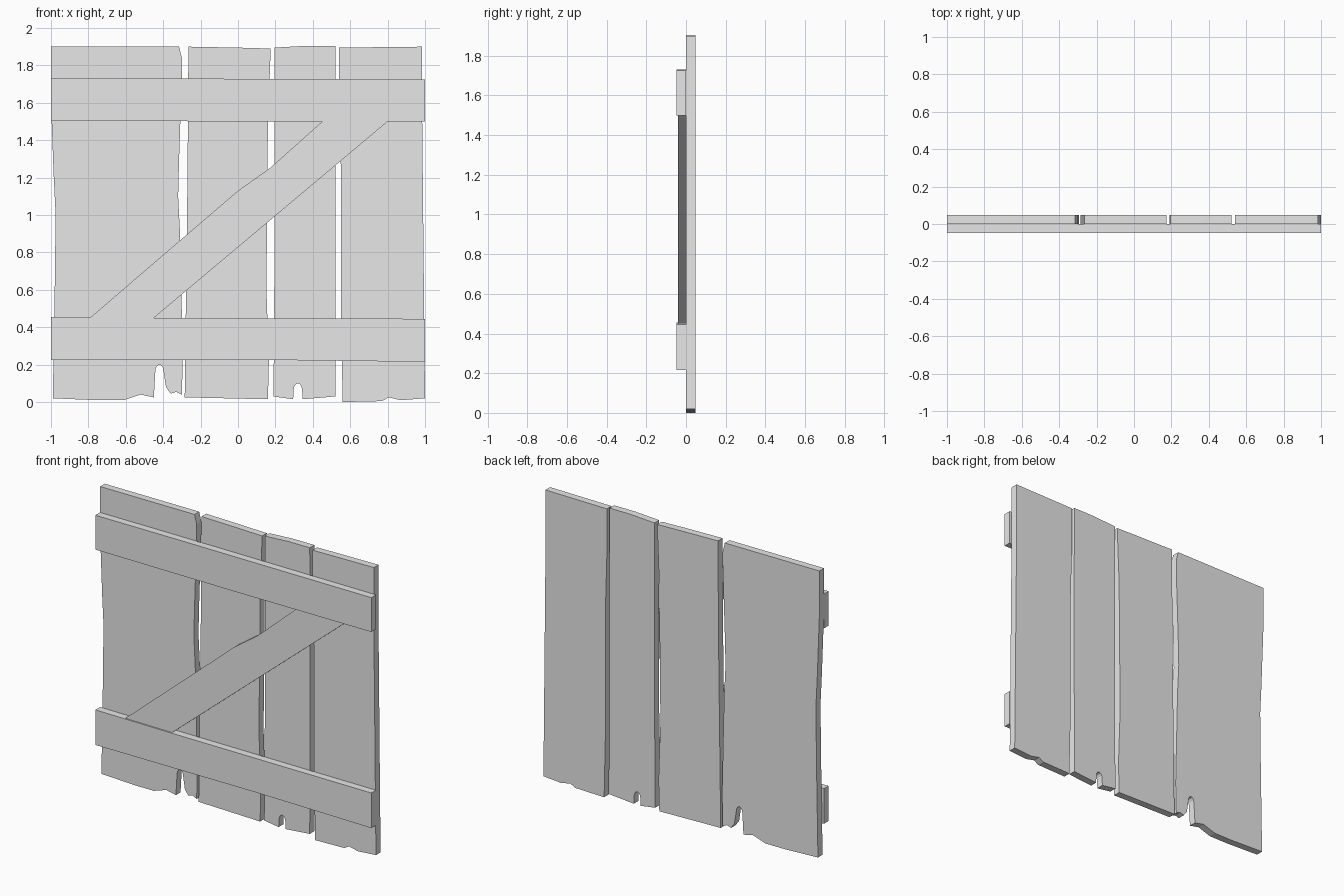
import bpy
import bmesh
import math

default_cube = bpy.data.objects.get("Cube")
if default_cube:
    bpy.data.objects.remove(default_cube, do_unlink=True)

# One plain grey for all the timber
grey = bpy.data.materials.new("plain_grey")
grey.use_nodes = True
grey.diffuse_color = (.8, .8, .8, 1)
grey.node_tree.nodes["Principled BSDF"].inputs["Base Color"].default_value = (.8, .8, .8, 1)

PLANK_BACK = .048
BATTEN_FRONT = -.048
BRACE_FRONT = -.04


def board(name, outline, front, back):
    """Extrude an (x, z) outline from the front depth to the back depth."""
    mesh = bpy.data.meshes.new(name)
    bm = bmesh.new()
    face = bm.faces.new([bm.verts.new((x, front, z)) for x, z in outline])
    extruded = bmesh.ops.extrude_face_region(bm, geom=[face], use_keep_orig=True)
    moved = [item for item in extruded["geom"] if isinstance(item, bmesh.types.BMVert)]
    bmesh.ops.translate(bm, verts=moved, vec=(0, back - front, 0))
    bmesh.ops.recalc_face_normals(bm, faces=bm.faces)
    bm.to_mesh(mesh)
    bm.free()
    mesh.materials.append(grey)
    obj = bpy.data.objects.new(name, mesh)
    bpy.context.collection.objects.link(obj)
    return obj


def notch(centre, base, foot_left, foot_right, half_width, height):
    """Rounded hole gnawed upwards from the lower edge, left to right."""
    shoulder = height - half_width * 1.6
    points = [(centre - foot_left, base)]
    for step in range(7):
        angle = math.pi * (1 - step / 6)
        points.append((centre + half_width * math.cos(angle),
                       shoulder + (height - shoulder) * math.sin(angle)))
    points.append((centre + foot_right, base))
    return points


def plank(name, left_edge, lower_edge, right_edge):
    """Upright plank: left edge runs down, lower edge across, right edge up."""
    return board(name, left_edge + lower_edge + right_edge, 0, PLANK_BACK)


# Upright planks with worn edges
plank("outer_right_plank",
      [(-1, 1.9), (-1, 1.6), (-.985, 1.2), (-.975, 1), (-.98, .6), (-.99, .02)],
      [(-.75, .01), (-.61, .01), (-.52, .04)]
      + notch(-.42, .025, .03, .035, .022, .2)[:-1]
      + [(-.385, .08), (-.36, .045), (-.33, .055)],
      [(-.3, .04), (-.295, .25), (-.31, .9), (-.32, 1.1), (-.315, 1.3),
       (-.3, 1.75), (-.3, 1.84), (-.315, 1.9)])

plank("inner_right_plank",
      [(-.265, 1.9), (-.27, 1.2), (-.285, .025)],
      [(.16, .015)],
      [(.165, .22), (.152, .6), (.16, 1.5), (.175, 1.89), (0, 1.895)])

plank("inner_left_plank",
      [(.195, 1.895), (.195, .8), (.19, .03)],
      notch(.32, .015, .025, .025, .023, .1),
      [(.52, .03), (.522, 1.2), (.52, 1.905), (.37, 1.905)])

plank("outer_left_plank",
      [(.54, 1.895), (.54, 1.6), (.55, 1.25), (.55, .45), (.56, 0)],
      [(.77, .005), (.805, .025), (.87, .01)],
      [(1, .02), (.995, .5), (.985, 1.5), (.985, 1.9)])

# Cross battens on the front
board("upper_batten",
      [(-1, 1.73), (-1, 1.505), (0, 1.5), (1, 1.5), (1, 1.725), (-.5, 1.73)],
      BATTEN_FRONT, 0)
board("lower_batten",
      [(-1, .455), (-1, .225), (.2, .225), (1, .215), (1, .445), (-.45, .45)],
      BATTEN_FRONT, 0)

# Diagonal brace between the battens
board("diagonal_brace",
      [(-.79, .452), (-.45, .45), (.8, 1.5), (.45, 1.5), (.17, 1.25), (0, 1.13)],
      BRACE_FRONT, 0)
